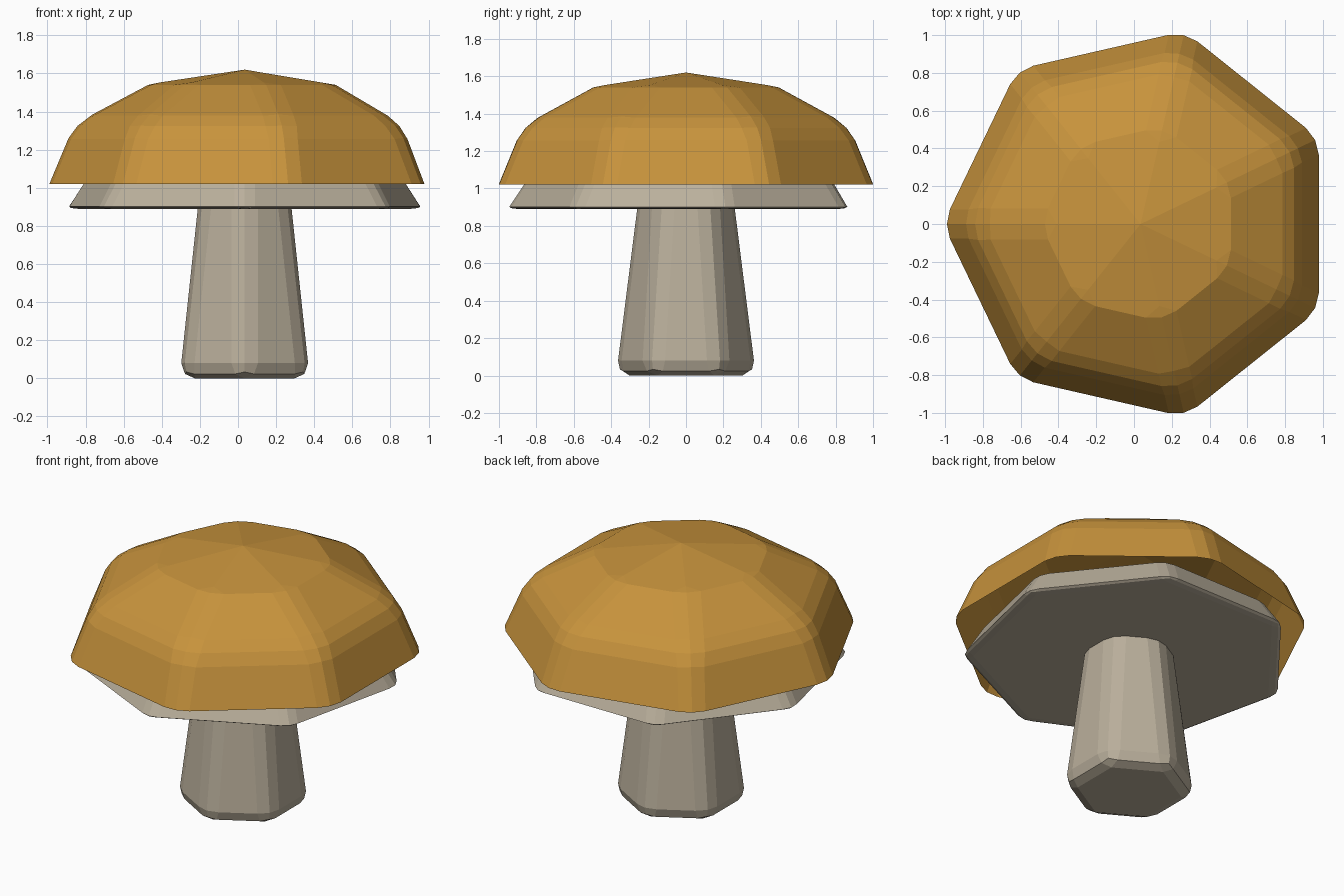
import bpy
import bmesh
from math import cos, sin, pi, radians

cube = bpy.data.objects.get("Cube")
if cube:
    bpy.data.objects.remove(cube, do_unlink=True)

CENTRE_X = 0.035


def material(name, colour):
    mat = bpy.data.materials.new(name)
    mat.use_nodes = True
    mat.diffuse_color = (*colour, 1)
    bsdf = mat.node_tree.nodes["Principled BSDF"]
    bsdf.inputs["Base Color"].default_value = (*colour, 1)
    bsdf.inputs["Roughness"].default_value = 0.8
    return mat


def faceted_part(name, mat, sides, turn, rings, bevel, apex=None,
                 close_bottom=True, close_top=True, base=0, squash=1):
    """Stack polygon rings of (radius, height) and soften the sharp edges."""
    bm = bmesh.new()
    loops = []
    for radius, z in rings:
        angles = [turn + 2 * pi * i / sides for i in range(sides)]
        loops.append([bm.verts.new((radius * cos(a), radius * sin(a), z)) for a in angles])
    for low, high in zip(loops, loops[1:]):
        for i in range(sides):
            j = (i + 1) % sides
            bm.faces.new((low[i], low[j], high[j], high[i]))
    if close_bottom:
        bm.faces.new(loops[0][::-1])
    if apex is not None:
        tip = bm.verts.new((0, 0, apex))
        for i in range(sides):
            bm.faces.new((loops[-1][i], loops[-1][(i + 1) % sides], tip))
    elif close_top:
        bm.faces.new(loops[-1])
    mesh = bpy.data.meshes.new(name)
    bm.to_mesh(mesh)
    bm.free()
    mesh.materials.append(mat)
    obj = bpy.data.objects.new(name, mesh)
    bpy.context.collection.objects.link(obj)
    obj.location = (CENTRE_X, 0, base)
    obj.scale.z = squash
    mod = obj.modifiers.new("soft_edges", 'BEVEL')
    mod.width = bevel
    mod.segments = 2
    mod.limit_method = 'ANGLE'
    mod.angle_limit = radians(23)
    mod.use_clamp_overlap = False
    return obj


ochre = material("ochre", (0.57, 0.29, 0.045))
cream = material("warm_grey", (0.49, 0.43, 0.33))

# Seven-sided hollow cap with a shallow pointed crown
faceted_part("cap", ochre, 7, pi, [(1.047, 1.02), (0.915, 1.335), (0.53, 1.54)],
             0.085, apex=1.62, close_bottom=False)

# Thin tapered gill plate, one corner facing the front
faceted_part("gills", cream, 7, -pi / 2, [(0.965, 0), (0.855, 0.85)],
             0.06, base=0.89, squash=0.2)

# Six-sided tapering stem
faceted_part("stem", cream, 6, -pi / 2, [(0.394, 0), (0.277, 0.95)],
             0.08, close_top=False)
